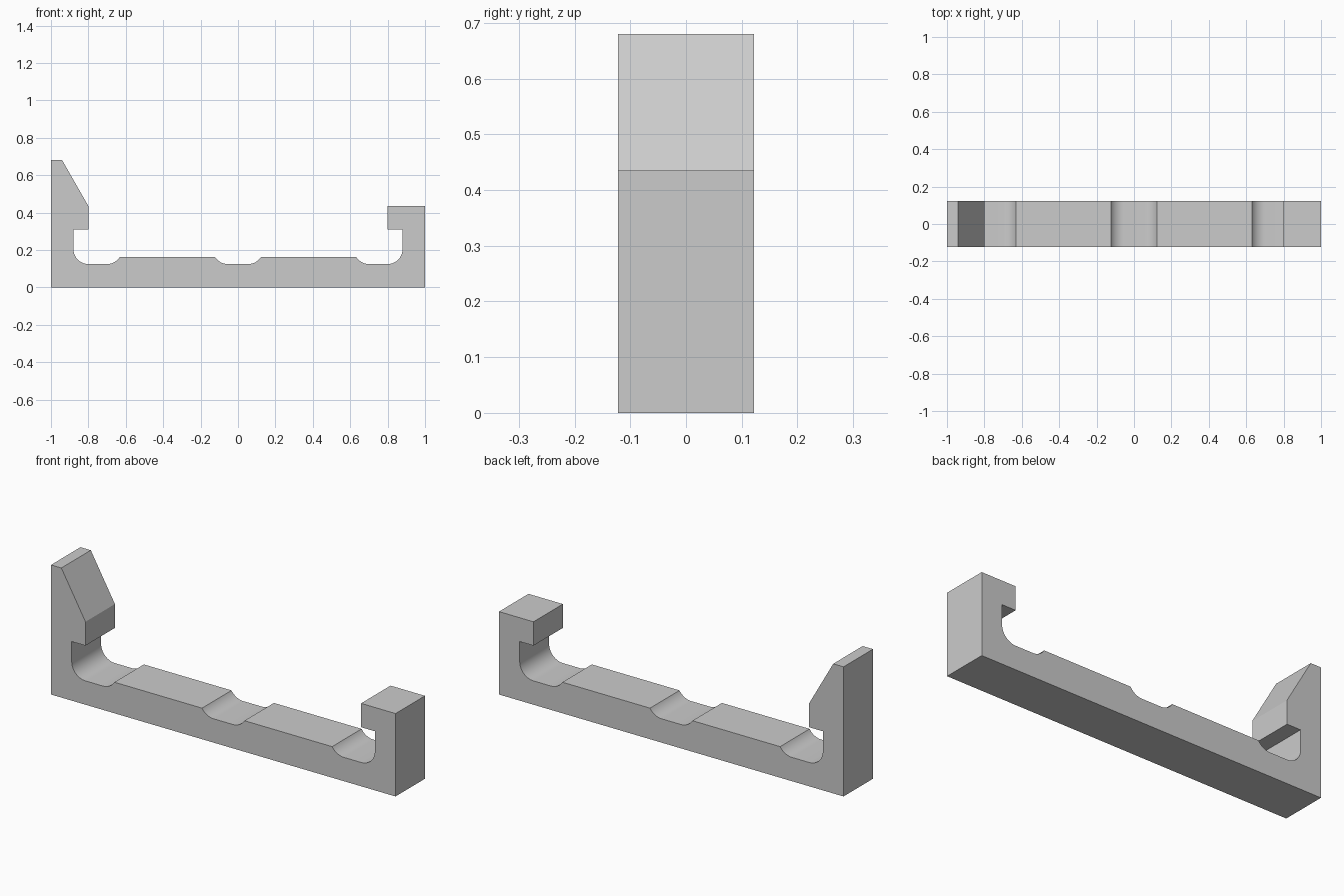
import bpy, bmesh, math

cube = bpy.data.objects.get("Cube")
if cube:
    bpy.data.objects.remove(cube, do_unlink=True)

HALF_DEPTH = 0.122
RADIUS = 0.08       # fillet of every groove
FLOOR = 0.125       # groove bottom
DECK = 0.163        # raised top of the bar
LIP = 0.31          # underside of the hooks
WALL = 0.88         # inner face of the uprights
SEGMENTS = 14

# Single grey material
grey = bpy.data.materials.new("plain grey")
grey.use_nodes = True
colour = (0.6, 0.6, 0.6, 1)
grey.diffuse_color = colour
grey.node_tree.nodes["Principled BSDF"].inputs["Base Color"].default_value = colour


def arc(cx, start, end):
    """Groove fillet tangent to the floor, angles in radians."""
    cz = FLOOR + RADIUS
    return [(cx + RADIUS * math.cos(start + (end - start) * i / SEGMENTS),
             cz + RADIUS * math.sin(start + (end - start) * i / SEGMENTS))
            for i in range(SEGMENTS + 1)]


def mirrored(points):
    return [(-x, z) for x, z in reversed(points)]


# Angle at which a groove fillet breaks through the deck
down = -math.pi / 2
rim = math.asin((DECK - FLOOR - RADIUS) / RADIUS)

# Left half of the upper outline: corner groove, deck, half the centre groove
corner_groove = arc(-WALL + RADIUS, -math.pi, down) + arc(-0.70, down, rim)
centre_groove = arc(-0.055, -math.pi - rim, down)
half = [(-0.80, LIP), (-WALL, LIP)] + corner_groove + centre_groove

# Tall hook with a sloped lead-in at -x, short square hook at +x
tall_hook = [(-1, 0), (-1, 0.68), (-0.94, 0.68), (-0.80, 0.435)]
short_hook = [(0.80, 0.435), (1, 0.435), (1, 0)]
outline = tall_hook + half + mirrored(half) + short_hook

# Extrude the outline front to back
bm = bmesh.new()
face = bm.faces.new([bm.verts.new((x, -HALF_DEPTH, z)) for x, z in outline])
result = bmesh.ops.extrude_face_region(bm, geom=[face])
back = [v for v in result["geom"] if isinstance(v, bmesh.types.BMVert)]
bmesh.ops.translate(bm, verts=back, vec=(0, 2 * HALF_DEPTH, 0))
bmesh.ops.recalc_face_normals(bm, faces=bm.faces[:])

mesh = bpy.data.meshes.new("clip_bracket")
bm.to_mesh(mesh)
bm.free()
mesh.materials.append(grey)
bracket = bpy.data.objects.new("clip_bracket", mesh)
bpy.context.collection.objects.link(bracket)

# Smooth fillets, crisp edges
bpy.ops.object.select_all(action="DESELECT")
bracket.select_set(True)
bpy.context.view_layer.objects.active = bracket
bpy.ops.object.shade_smooth_by_angle(angle=math.radians(25))
